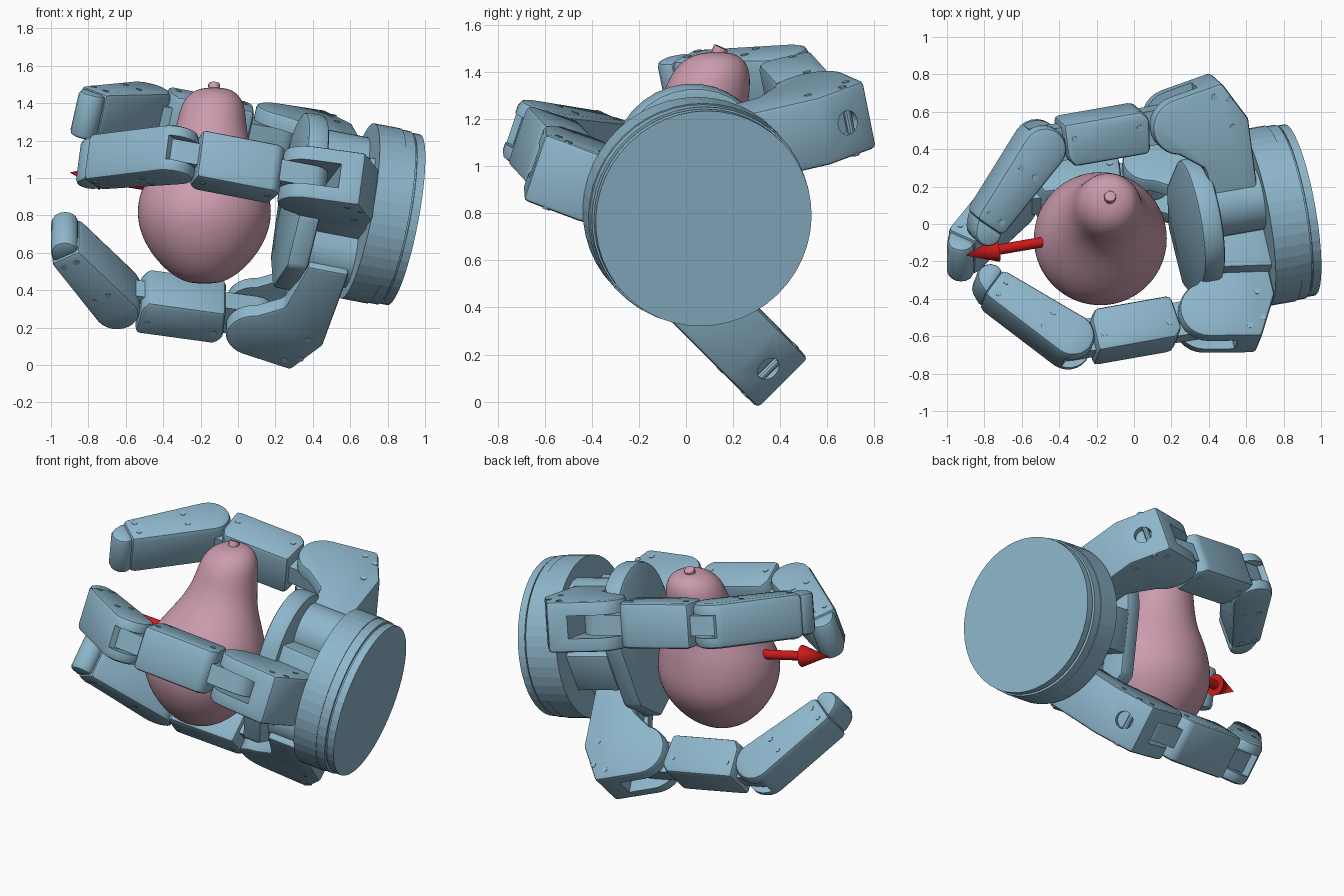
import bpy, bmesh
from math import sin, cos, pi, radians
from mathutils import Vector, Matrix

cube = bpy.data.objects.get("Cube")
if cube:
    bpy.data.objects.remove(cube)


def material(name, rgb):
    m = bpy.data.materials.new(name)
    m.use_nodes = True
    m.diffuse_color = (*rgb, 1)
    m.node_tree.nodes["Principled BSDF"].inputs["Base Color"].default_value = (*rgb, 1)
    return m


BLUE = material("steel blue", (0.27, 0.47, 0.60))
PINK = material("dusty pink", (0.60, 0.33, 0.42))
RED = material("signal red", (0.62, 0.01, 0.01))

# Hand frame: the axis runs from the base disc towards the fingers
AXIS = Vector((-0.965, -0.17, 0.185)).normalized()
BASE = Vector((0.885, 0.075, 0.777))


def frame(angle):
    """Matrix with columns: hand axis, radial direction, sideways direction."""
    c, s = cos(radians(angle)), sin(radians(angle))
    r = Vector((-(AXIS.y * c + AXIS.z * s) / AXIS.x, c, s)).normalized()
    m = Matrix((AXIS, r, AXIS.cross(r))).transposed().to_4x4()
    m.translation = BASE
    return m


def activate(ob):
    bpy.ops.object.select_all(action='DESELECT')
    ob.select_set(True)
    bpy.context.view_layer.objects.active = ob


def make(name, bm, matrix, mat, bevel=0.0, smooth=30):
    bmesh.ops.recalc_face_normals(bm, faces=bm.faces)
    me = bpy.data.meshes.new(name)
    bm.to_mesh(me)
    bm.free()
    me.materials.append(mat)
    ob = bpy.data.objects.new(name, me)
    bpy.context.collection.objects.link(ob)
    ob.matrix_world = matrix
    activate(ob)
    if bevel:
        b = ob.modifiers.new("bevel", 'BEVEL')
        b.width, b.segments, b.limit_method = bevel, 2, 'ANGLE'
        b.angle_limit = radians(35)
        bpy.ops.object.modifier_apply(modifier="bevel")
    bpy.ops.object.shade_smooth_by_angle(angle=radians(smooth))
    return ob


def cut(ob, cutter):
    """Subtract a helper solid, then discard it."""
    cutter.hide_render = True
    activate(ob)
    mod = ob.modifiers.new("cut", 'BOOLEAN')
    mod.object, mod.solver = cutter, 'EXACT'
    bpy.ops.object.modifier_apply(modifier="cut")
    bpy.ops.object.shade_smooth_by_angle(angle=radians(30))
    bpy.data.objects.remove(cutter)


def prism(name, pts, s0, s1, matrix, bevel=0.0):
    bm = bmesh.new()
    face = bm.faces.new([bm.verts.new((x, y, s0)) for x, y in pts])
    ext = bmesh.ops.extrude_face_region(bm, geom=[face])["geom"]
    bmesh.ops.translate(bm, vec=(0, 0, s1 - s0),
                        verts=[g for g in ext if isinstance(g, bmesh.types.BMVert)])
    return make(name, bm, matrix, BLUE, bevel)


def arc(x, y, r, a0, a1, n=12):
    return [(x + r * cos(radians(a0 + (a1 - a0) * i / n)),
             y + r * sin(radians(a0 + (a1 - a0) * i / n))) for i in range(n + 1)]


def rod(name, p0, p1, r0, r1, mat, n=24, smooth=30, bevel=0.0):
    p0, p1 = Vector(p0), Vector(p1)
    bm = bmesh.new()
    bmesh.ops.create_cone(bm, cap_ends=True, segments=n, radius1=r0, radius2=r1,
                          depth=(p1 - p0).length)
    rot = (p1 - p0).to_track_quat('Z', 'Y').to_matrix().to_4x4()
    return make(name, bm, Matrix.Translation((p0 + p1) / 2) @ rot, mat, bevel, smooth)


def screws(name, matrix, spots, half):
    for i, (x, y) in enumerate(spots):
        rod(f"{name}_{i}", matrix @ Vector((x, y, -half - 0.003)),
            matrix @ Vector((x, y, half + 0.003)), 0.017, 0.017, BLUE, 10)


def slot(ob, matrix, x0, x1):
    """Open a gap for a lug between two cheeks."""
    box = [(x0, -0.3), (x1, -0.3), (x1, 0.3), (x0, 0.3)]
    cut(ob, prism("slot_cutter", box, -0.068, 0.068, matrix))


# Base drum with a slightly smaller cap and a groove
for part, u0, u1, r in (("base_cap", 0, 0.045, 0.465), ("base_groove", 0.04, 0.06, 0.455),
                        ("base_rim", 0.055, 0.11, 0.472), ("base_drum", 0.11, 0.255, 0.477)):
    rod(part, BASE + AXIS * u0, BASE + AXIS * u1, r, r, BLUE, 48, 5)

# Palm: core boxes, spread pivots and rounded front plate
PALM_ANGLE = 163
palm = frame(PALM_ANGLE)
prism("palm_core", [(0.24, -0.2), (0.52, -0.2), (0.52, 0.3), (0.24, 0.34)], -0.2, 0.2, palm, 0.015)
prism("palm_rear_box", [(0.24, -0.34), (0.52, -0.34), (0.52, 0), (0.24, 0)], -0.13, 0.13, palm, 0.01)
for side in (-1, 1):
    rod(f"spread_pivot_{'left' if side > 0 else 'right'}",
        palm @ Vector((0.24, -0.03, 0.25 * side)), palm @ Vector((0.52, -0.03, 0.25 * side)),
        0.17, 0.17, BLUE, 32)
plate = arc(0, 0.14, 0.335, 0, 180, 16) + [(-0.34, -0.25), (-0.17, -0.46), (0.17, -0.44), (0.34, -0.2)]
to_plate = palm @ Matrix(((0, 0, 1, 0), (1, 0, 0, 0), (0, 1, 0, 0), (0, 0, 0, 1)))
prism("palm_plate", plate, 0.51, 0.63, to_plate, 0.025)

# Finger profiles, measured from each joint
KNUCKLE = [(-0.37, -0.58), (-0.145, -0.58), (-0.1, -0.25)] + arc(0, 0, 0.155, -80, 80) \
    + [(-0.25, 0.2), (-0.37, -0.02)]
LENGTH = 0.75
LUG = arc(0, 0, 0.095, 90, 270) + arc(LENGTH, 0, 0.09, -90, 90)
LINK = [(0.18, -0.12), (0.6, -0.12), (0.63, -0.06), (0.63, 0.12), (0.2, 0.12), (0.16, 0.07)]
TIP = arc(0, 0, 0.125, 90, 270) + [(0.51, -0.085), (0.51, 0.1)]
TIP_CAP = [(0.5, -0.08)] + arc(0.535, -0.01, 0.075, -80, 60, 6) + [(0.5, 0.09)]


def finger(name, angle, u, v, s, splay, recess):
    # knuckle block, with an optional round recess in its slanted back
    m = frame(angle)
    m.translation = m @ Vector((u, v, s))
    block = prism(name + "_knuckle", KNUCKLE, -0.15, 0.15, m, 0.02)
    slot(block, m, -0.13, 0.3)
    if recess:
        hole = m @ Vector((-0.31, 0.09, 0))
        into = m.to_3x3() @ Vector((0.04, -0.022, 0))
        cut(block, rod("recess_cutter", hole - into, hole + into, 0.052, 0.052, BLUE))
    screws(name + "_knuckle_screw", m, [(-0.28, 0.1), (-0.2, 0.13), (-0.28, -0.05)], 0.15)
    # inner link and its lugs
    m = m @ Matrix.Rotation(radians(splay), 4, 'Z')
    prism(name + "_lug", LUG, -0.06, 0.06, m)
    prism(name + "_inner_link", LINK, -0.135, 0.135, m, 0.025)
    screws(name + "_link_screw", m, [(0.22, 0.03), (0.58, 0.03)], 0.135)
    # curled outer link
    t = m @ Matrix.Translation((LENGTH, 0, 0)) @ Matrix.Rotation(radians(-47), 4, 'Z')
    outer = prism(name + "_outer_link", TIP, -0.135, 0.135, t, 0.035)
    slot(outer, t, -0.3, -0.04)
    prism(name + "_tip", TIP_CAP, -0.125, 0.125, t, 0.025)
    screws(name + "_tip_screw", t, [(0.15, -0.04), (0.15, 0.05), (0.45, -0.03), (0.45, 0.05)], 0.135)


finger("front_finger", PALM_ANGLE, 0.625, 0.485, -0.05, 0, False)
finger("back_finger", 13, 0.645, 0.64, -0.19, 0, True)
finger("lower_finger", -45, 0.645, 0.665, 0.26, 4, True)

# Pear: rings of (height, centre x, centre y, radius)
RINGS = [(0.435, -0.18, -0.11, 0.06), (0.455, -0.18, -0.11, 0.13), (0.51, -0.18, -0.1, 0.21),
         (0.6, -0.18, -0.09, 0.29), (0.7, -0.18, -0.08, 0.343), (0.8, -0.18, -0.08, 0.364),
         (0.9, -0.18, -0.075, 0.354), (1.0, -0.175, -0.05, 0.318), (1.1, -0.16, -0.01, 0.255),
         (1.2, -0.15, 0.05, 0.207), (1.3, -0.14, 0.085, 0.185), (1.39, -0.135, 0.105, 0.172),
         (1.455, -0.13, 0.12, 0.13), (1.485, -0.13, 0.13, 0.06)]
bm = bmesh.new()
N = 24
loops = [[bm.verts.new((x + r * cos(2 * pi * i / N), y + r * sin(2 * pi * i / N), z))
          for i in range(N)] for z, x, y, r in RINGS]
for lo, hi in zip(loops, loops[1:]):
    for i in range(N):
        j = (i + 1) % N
        bm.faces.new((lo[i], lo[j], hi[j], hi[i]))
bm.faces.new(loops[0][::-1])
bm.faces.new(loops[-1])
pear = make("pear", bm, Matrix.Identity(4), PINK, smooth=80)
pear.modifiers.new("subdivision", 'SUBSURF').levels = 2
rod("pear_stem", (-0.13, 0.125, 1.45), (-0.127, 0.15, 1.505), 0.028, 0.033, PINK, 12, 40, 0.008)

# Direction arrow
tail, neck, point = (Vector(p) for p in ((-0.45, -0.09, 0.955), (-0.73, -0.138, 1.0), (-0.9, -0.168, 1.03)))
rod("arrow_shaft", tail, neck, 0.028, 0.028, RED)
rod("arrow_head", neck, point, 0.065, 0.0, RED)
